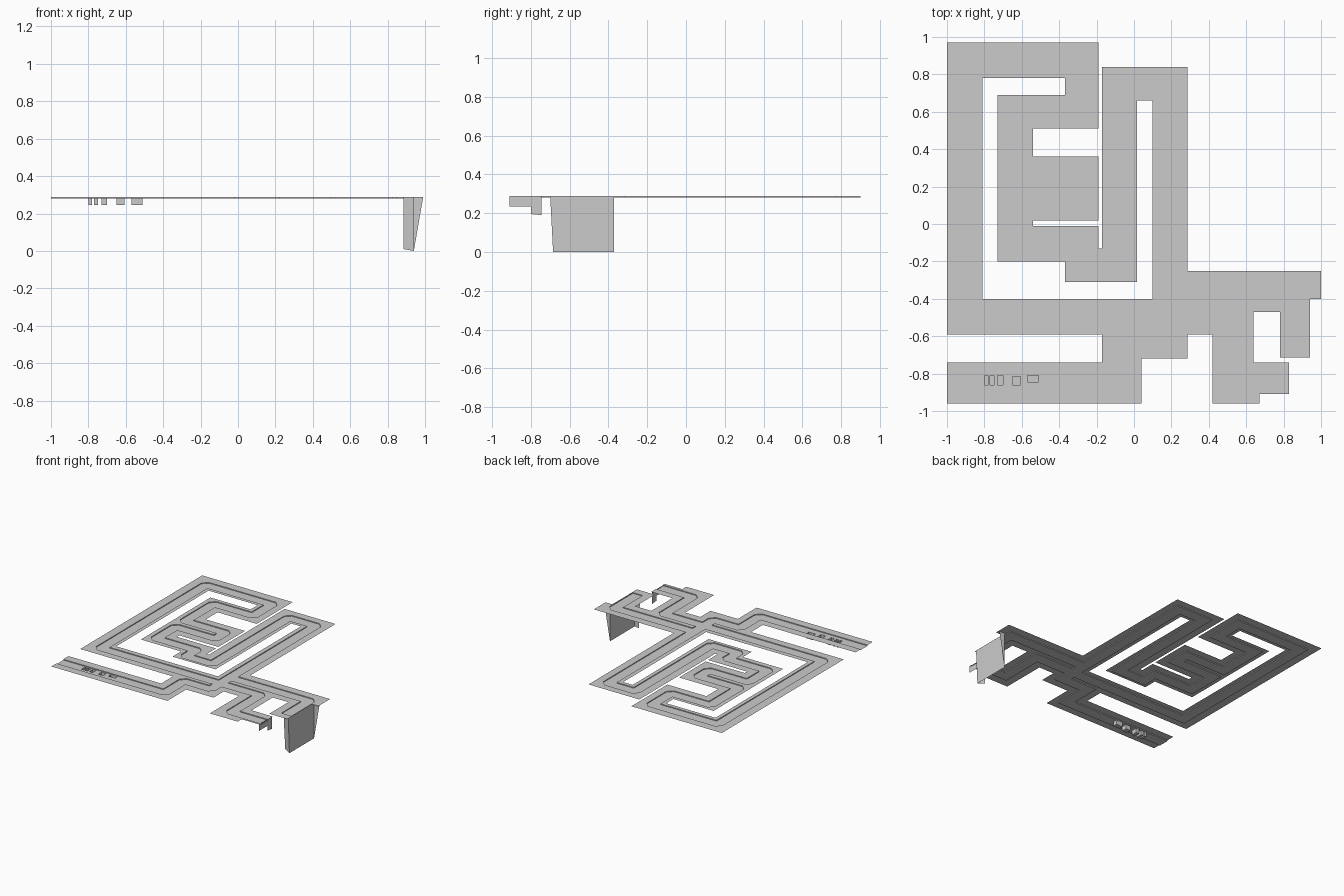
import bpy, bmesh
from mathutils import Vector

if "Cube" in bpy.data.objects:
    bpy.data.objects.remove(bpy.data.objects["Cube"])

GROUND, ROAD, PIT = 0.288, 0.281, 0.245   # surface levels
HW = 0.044                                # half road width
CH = 0.04                                 # corner chamfer

# ground strips: x0, y0, x1, y1
strips = [
    (-1, -.59, -.81, .97), (-1, .78, -.19, .97), (-.37, .51, -.19, .97),
    (-.73, .51, -.19, .69), (-.73, -.20, -.54, .69), (-.73, .02, -.19, .36),
    (-.73, -.20, -.19, -.01), (-.37, -.31, -.19, -.01), (-.37, -.31, .015, -.13),
    (-.17, -.31, .015, .84), (-.17, .66, .285, .84), (.10, -.72, .285, .84),
    (.10, -.47, .78, -.25), (.78, -.40, 1, -.25), (.78, -.715, .94, -.25),
    (-1, -.59, .285, -.40), (-.17, -.72, .285, -.53), (-.17, -.96, .04, -.53),
    (-1, -.96, .04, -.74), (.42, -.59, .64, -.40), (.285, -.59, .45, -.40),
    (.42, -.96, .64, -.40), (.42, -.91, .83, -.74), (.42, -.96, .67, -.90)]

# road centre lines
paths = [
    [(.83, -.845), (.535, -.845), (.535, -.485), (-.885, -.485), (-.885, .855),
     (-.295, .855), (-.295, .615), (-.65, .615), (-.65, .255), (-.295, .255),
     (-.295, .132), (-.65, .132), (-.65, -.115), (-.295, -.115), (-.295, -.24),
     (-.06, -.24), (-.06, .735), (.18, .735), (.18, -.36), (.89, -.36), (.89, -.61)],
    [(-1, -.85), (-.06, -.85), (-.06, -.605), (.18, -.605), (.18, -.36)]]
junction = (.18, -.36)

# small recesses in the lower left road
pits = [(-.80, -.86, -.78, -.81), (-.77, -.86, -.748, -.81), (-.73, -.86, -.70, -.81),
        (-.65, -.86, -.607, -.815), (-.57, -.845, -.51, -.81)]

roads = [(min(a[0], b[0]) - HW, min(a[1], b[1]) - HW, max(a[0], b[0]) + HW, max(a[1], b[1]) + HW)
         for p in paths for a, b in zip(p, p[1:])]


def inside(x, y, rects):
    return any(r[0] < x < r[2] and r[1] < y < r[3] for r in rects)


def level(x, y):
    if not inside(x, y, strips):
        return None
    if inside(x, y, pits):
        return PIT
    return ROAD if inside(x, y, roads) else GROUND


def make(name, quads):
    bm = bmesh.new()
    for q in quads:
        bm.faces.new([bm.verts.new(v) for v in q])
    bmesh.ops.remove_doubles(bm, verts=bm.verts, dist=0.0002)
    me = bpy.data.meshes.new(name)
    bm.to_mesh(me)
    bm.free()
    ob = bpy.data.objects.new(name, me)
    bpy.context.collection.objects.link(ob)
    return ob


# grid of cells between every strip, road and recess edge
rects = strips + roads + pits
xs = sorted({round(v, 4) for r in rects for v in (r[0], r[2])})
ys = sorted({round(v, 4) for r in rects for v in (r[1], r[3])})
nx, ny = len(xs) - 1, len(ys) - 1
cell = {(i, j): level((xs[i] + xs[i + 1]) / 2, (ys[j] + ys[j + 1]) / 2)
        for i in range(nx) for j in range(ny)}
parts = {GROUND: [], ROAD: [], PIT: []}
for (i, j), z in cell.items():
    if z is None:
        continue
    x0, x1, y0, y1 = xs[i], xs[i + 1], ys[j], ys[j + 1]
    parts[z].append([(x0, y0, z), (x1, y0, z), (x1, y1, z), (x0, y1, z)])
    # kerb walls rise from the lower cell to its higher neighbours
    for di, dj, a, b in ((1, 0, (x1, y1), (x1, y0)), (-1, 0, (x0, y0), (x0, y1)),
                         (0, 1, (x0, y1), (x1, y1)), (0, -1, (x1, y0), (x0, y0))):
        h = cell.get((i + di, j + dj))
        if h is not None and h > z:
            parts[z].append([(*b, z), (*a, z), (*a, h), (*b, h)])

# chamfered outer road corners
for p in paths:
    for a, b, c in zip(p, p[1:], p[2:]):
        if b == junction:
            continue
        a, b, c = Vector(a), Vector(b), Vector(c)
        d1, d2 = (b - a).normalized(), (c - b).normalized()
        o = b + (d1 - d2) * HW
        e, f = o - d1 * CH, o + d2 * CH
        tri = [o, e, f] if (e - o).cross(f - o) > 0 else [o, f, e]
        parts[GROUND].append([(*v, GROUND) for v in tri])
        parts[ROAD].append([(*tri[2], ROAD), (*tri[1], ROAD), (*tri[1], GROUND), (*tri[2], GROUND)])

make("ground_sheet", parts[GROUND])
make("sunken_road", parts[ROAD])
make("road_recesses", parts[PIT])

# tall drop wall at the right end
T = GROUND
make("end_drop_wall", [
    [(.94, -.685, 0), (.94, -.37, 0), (.94, -.37, T), (.94, -.70, T)],
    [(.885, -.66, .01), (.94, -.685, 0), (.94, -.70, T), (.885, -.68, T)],
    [(.94, -.37, 0), (.99, -.37, T), (.94, -.37, T)]])

# short curtain at the lower right end
make("short_end_curtain", [
    [(.825, -.91, .235), (.825, -.80, .235), (.825, -.80, T), (.825, -.91, T)],
    [(.825, -.80, .195), (.825, -.745, .19), (.825, -.745, T), (.825, -.80, T)]])
